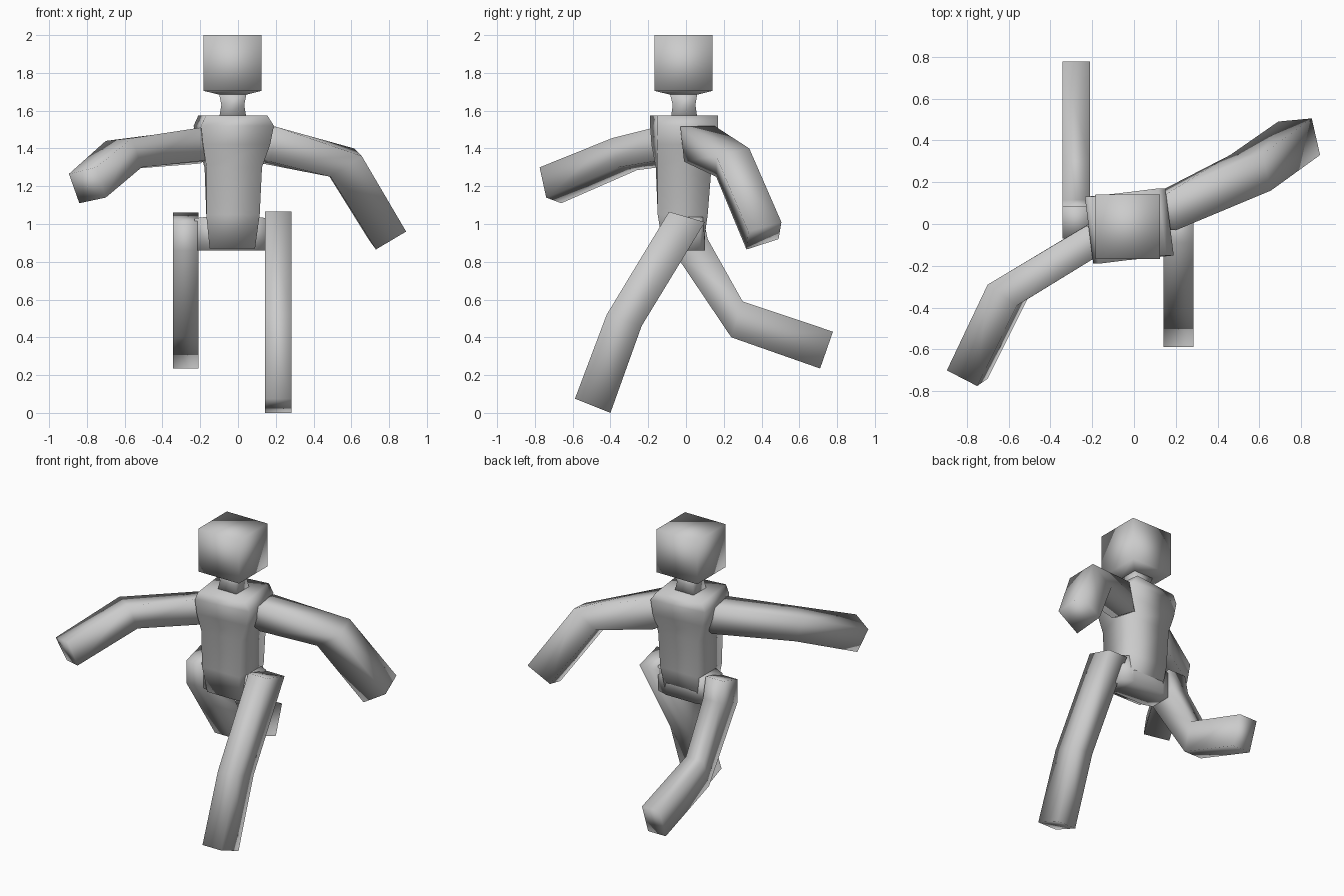
import bpy, bmesh
from mathutils import Vector


def loft(name, rings):
    """Skin a chain of equal-sized rings into one closed, smooth-shaded mesh."""
    bm = bmesh.new()
    loops = [[bm.verts.new(p) for p in ring] for ring in rings]
    n = len(rings[0])
    for a, b in zip(loops, loops[1:]):
        for i in range(n):
            j = (i + 1) % n
            bm.faces.new((a[i], a[j], b[j], b[i]))
    bm.faces.new(loops[0])
    bm.faces.new(loops[-1])
    bmesh.ops.recalc_face_normals(bm, faces=bm.faces)
    for f in bm.faces:
        f.smooth = True
    me = bpy.data.meshes.new(name)
    bm.to_mesh(me)
    bm.free()
    ob = bpy.data.objects.new(name, me)
    bpy.context.collection.objects.link(ob)
    return ob


def rect(x0, x1, y0, y1, z, skew=0.0):
    """Horizontal rectangle, skewed a little to twist the chest."""
    return [(x0 + skew, y0 - skew, z), (x1 + skew, y0 + skew, z),
            (x1 - skew, y1 + skew, z), (x0 - skew, y1 - skew, z)]


def arm(name, rings, chest):
    """Square-section arm whose root is sunk into the chest."""
    root = [Vector(p).lerp(Vector(chest), 0.45) for p in rings[0]]
    return loft(name, [root] + rings)


def leg(name, x0, x1, pairs):
    """Leg of constant width from front/back point pairs (y, z)."""
    return loft(name, [[(x0, *f), (x1, *f), (x1, *b), (x0, *b)] for f, b in pairs])


# head and neck
loft("head", [rect(-0.10, 0.045, -0.085, 0.06, 1.685),
              rect(-0.183, 0.125, -0.168, 0.14, 1.705),
              rect(-0.183, 0.125, -0.168, 0.14, 2.0)])
loft("neck", [rect(-0.10, 0.045, -0.08, 0.06, 1.56),
              rect(-0.088, 0.033, -0.07, 0.05, 1.63),
              rect(-0.10, 0.045, -0.085, 0.06, 1.69)])

# torso
loft("torso", [rect(-0.15, 0.09, -0.12, 0.09, 0.87),
               rect(-0.168, 0.115, -0.15, 0.115, 1.05),
               rect(-0.172, 0.122, -0.155, 0.13, 1.30, 0.005),
               rect(-0.20, 0.155, -0.168, 0.145, 1.42, 0.015),
               rect(-0.215, 0.17, -0.17, 0.15, 1.52, 0.02),
               rect(-0.19, 0.135, -0.17, 0.15, 1.575, 0.02)])

# pelvis bridging the two hips
loft("pelvis", [[(x, -y, 0.86), (x, y + 0.01, 0.86), (x, y + 0.01, z), (x, -y, z)]
                for x, y, z in ((-0.23, 0.065, 1.03), (-0.15, 0.09, 1.04),
                                (0.08, 0.09, 1.04), (0.16, 0.065, 1.03))])

# arms
chest = (-0.03, -0.01, 1.43)
arm("left_arm", [
    [(0.20, -0.03, 1.515), (0.165, 0.15, 1.52), (0.13, 0.16, 1.32), (0.17, -0.01, 1.33)],
    [(0.655, 0.16, 1.36), (0.615, 0.335, 1.40), (0.46, 0.33, 1.29), (0.49, 0.16, 1.25)],
    [(0.89, 0.33, 0.96), (0.85, 0.505, 1.01), (0.69, 0.49, 0.92), (0.73, 0.32, 0.865)]], chest)
arm("right_arm", [
    [(-0.23, -0.01, 1.50), (-0.20, -0.17, 1.51), (-0.18, -0.15, 1.335), (-0.20, 0.01, 1.32)],
    [(-0.70, -0.29, 1.44), (-0.56, -0.39, 1.455), (-0.51, -0.36, 1.30), (-0.65, -0.26, 1.285)],
    [(-0.895, -0.70, 1.265), (-0.75, -0.775, 1.30), (-0.70, -0.74, 1.14), (-0.84, -0.66, 1.11)]], chest)

# legs
leg("left_leg", 0.142, 0.284, [((-0.09, 1.065), (0.10, 1.01)),
                               ((-0.42, 0.52), (-0.235, 0.46)),
                               ((-0.588, 0.075), (-0.40, 0.0))])
leg("right_leg", -0.343, -0.21, [((-0.07, 1.015), (0.085, 1.06)),
                                 ((-0.07, 0.86), (0.115, 0.92)),
                                 ((0.24, 0.40), (0.30, 0.59)),
                                 ((0.71, 0.235), (0.778, 0.43))])
